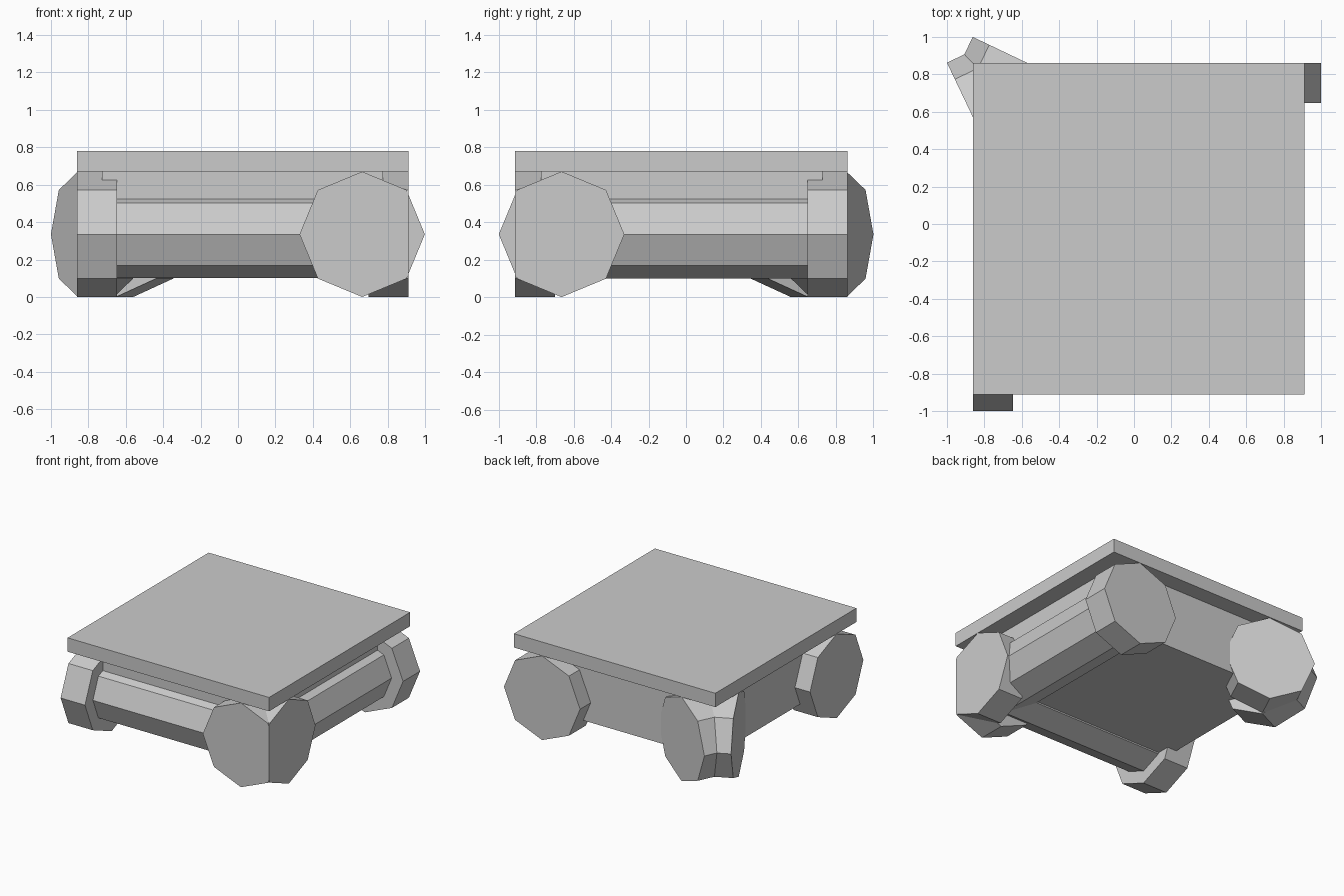
import bpy, bmesh, math
from mathutils import Matrix, Vector

if "Cube" in bpy.data.objects:
    bpy.data.objects.remove(bpy.data.objects["Cube"])

ZC = 0.335          # roller axis height
R_CAP, R_BAR = 0.335, 0.235
T = 0.214           # cap thickness
LO, HI = -0.861, 0.912


def finish(name, bm):
    bmesh.ops.recalc_face_normals(bm, faces=bm.faces[:])
    me = bpy.data.meshes.new(name)
    bm.to_mesh(me)
    bm.free()
    ob = bpy.data.objects.new(name, me)
    bpy.context.collection.objects.link(ob)
    return ob


def box(name, lo, hi):
    bm = bmesh.new()
    lo, hi = Vector(lo), Vector(hi)
    size = hi - lo
    m = Matrix.Translation((lo + hi) / 2) @ Matrix.Diagonal((*size, 1))
    bmesh.ops.create_cube(bm, size=1, matrix=m)
    return finish(name, bm)


def octagon(name, p0, p1, r, clip=None):
    """Horizontal eight-sided prism from p0 to p1 (xy), optionally cut by a plane."""
    a, b = Vector((*p0, ZC)), Vector((*p1, ZC))
    axis = (b - a).normalized()
    up = Vector((0, 0, 1))
    side = up.cross(axis)
    m = Matrix((side, up, axis)).transposed().to_4x4()
    m.translation = (a + b) / 2
    bm = bmesh.new()
    bmesh.ops.create_cone(bm, cap_ends=True, segments=8, radius1=r, radius2=r,
                          depth=(b - a).length, matrix=m)
    if clip:
        co, no = clip
        bmesh.ops.bisect_plane(bm, geom=bm.verts[:] + bm.edges[:] + bm.faces[:],
                               plane_co=co, plane_no=no, clear_outer=True)
        bmesh.ops.holes_fill(bm, edges=[e for e in bm.edges if e.is_boundary])
    return finish(name, bm)


def flip(p):
    """Reflect an xy point across the diagonal symmetry line."""
    return (-p[1], -p[0])


# Top slab and inset body
box("top_slab", (LO, -HI, 0.67), (HI, -LO, 0.78))
box("body", (-0.728, -0.775, 0.178), (0.775, 0.728, 0.67))

# Rollers, corner caps and angled feet, each mirrored over the diagonal
C = -0.664
for side, f in (("front", lambda p: p), ("right", flip)):
    octagon(side + "_bar", f((LO + 0.1, C)), f((HI - 0.1, C)), R_BAR)
    octagon(side + "_end_cap", f((LO, C)), f((LO + T, C)), R_CAP)
    n = f((0, -1))
    octagon(side + "_corner_cap", f((HI - T, C)), f((HI, C)), R_CAP,
            clip=((n[0] * 0.911, n[1] * 0.911, 0), (*n, 0)))
    # Angled foot at the back left corner
    ang = math.radians(25.5)
    c = Vector((-0.856, 0.560))
    inward = Vector((math.cos(ang), math.sin(ang)))
    octagon(side + "_angled_foot", f(c), f(c + inward * T), R_CAP)
